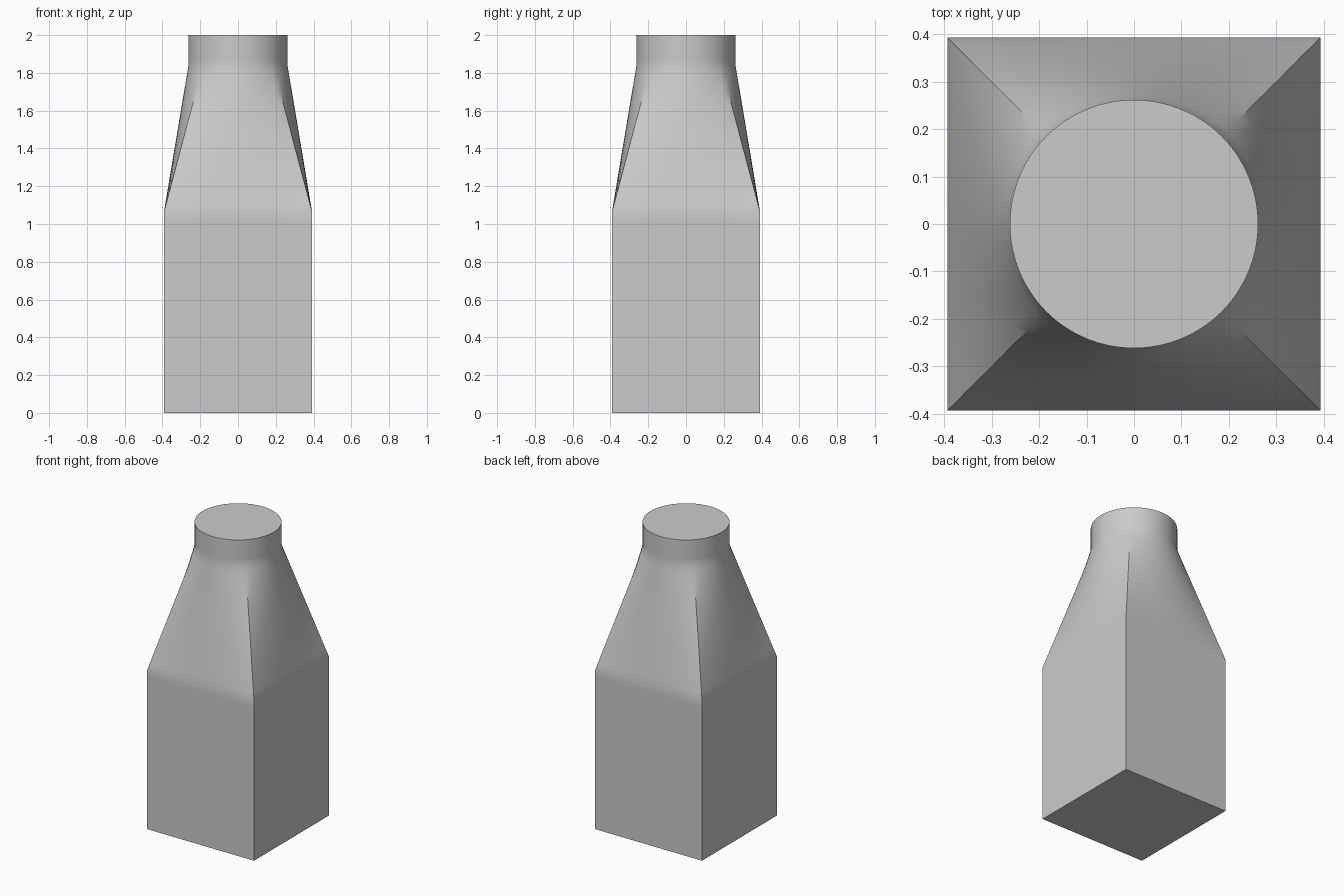
import bpy, bmesh, math

HALF, RADIUS = 0.393, 0.262        # square body half width, neck radius
SHOULDER, NECK, TOP = 1.06, 1.84, 2.0
SIDE_STEPS = 16                    # segments per side of the square
LOFT_STEPS = 16

cube = bpy.data.objects.get("Cube")
if cube:
    bpy.data.objects.remove(cube, do_unlink=True)


def section(blend):
    """Outline between the square (0) and the circle (1)."""
    points = []
    for side in range(4):
        turn = side * math.pi / 2
        for step in range(SIDE_STEPS):
            u = 2 * step / SIDE_STEPS - 1
            angle = u * math.pi / 4
            x = (1 - blend) * HALF + blend * RADIUS * math.cos(angle)
            y = (1 - blend) * HALF * u + blend * RADIUS * math.sin(angle)
            points.append((x * math.cos(turn) - y * math.sin(turn),
                           x * math.sin(turn) + y * math.cos(turn)))
    return points


# Grey plastic
grey = bpy.data.materials.new("grey")
grey.use_nodes = True
colour = (0.6, 0.6, 0.6, 1)
grey.diffuse_color = colour
grey.node_tree.nodes["Principled BSDF"].inputs["Base Color"].default_value = colour

# Square body, square-to-round shoulder and round neck as one loft
levels = [(0, 0), (SHOULDER - 0.04, 0)]
for i in range(LOFT_STEPS + 1):
    f = i / LOFT_STEPS
    levels.append((SHOULDER + f * (NECK - SHOULDER), f))
levels += [(NECK + 0.03, 1), (TOP, 1)]

bm = bmesh.new()
rings = [[bm.verts.new((x, y, z)) for x, y in section(f)] for z, f in levels]
count = 4 * SIDE_STEPS
for low, high in zip(rings, rings[1:]):
    for i in range(count):
        j = (i + 1) % count
        bm.faces.new((low[i], low[j], high[j], high[i]))

# Flat base and flat top
bm.faces.new(rings[0][::-1])
bm.faces.new(rings[-1])

mesh = bpy.data.meshes.new("bottle")
bm.to_mesh(mesh)
bm.free()
mesh.materials.append(grey)
bottle = bpy.data.objects.new("bottle", mesh)
bpy.context.collection.objects.link(bottle)

# Smooth shading that keeps the corners sharp
bpy.ops.object.select_all(action="DESELECT")
bottle.select_set(True)
bpy.context.view_layer.objects.active = bottle
bpy.ops.object.shade_smooth_by_angle(angle=math.radians(30))
